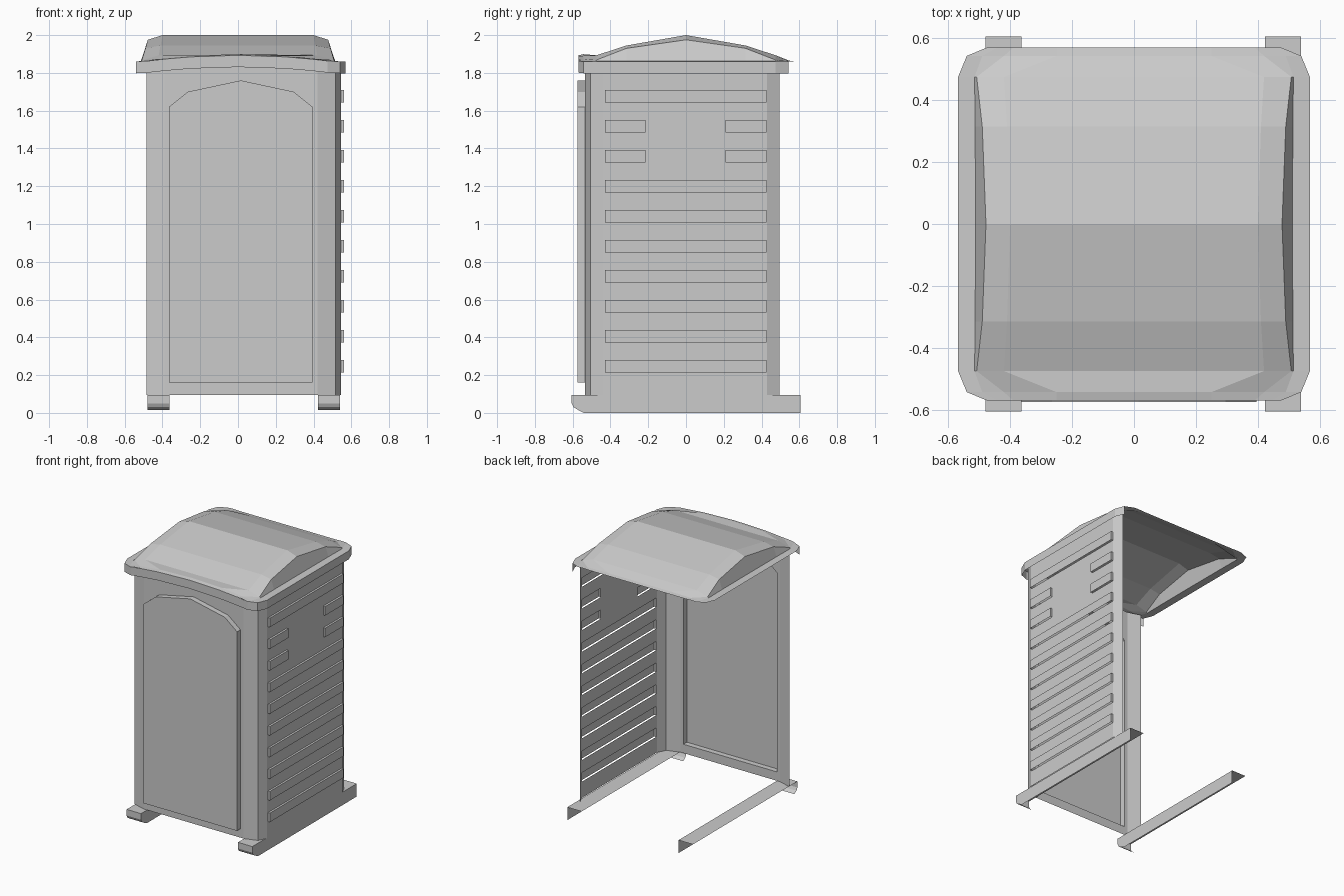
import bpy

if "Cube" in bpy.data.objects:
    bpy.data.objects.remove(bpy.data.objects["Cube"])


def build(name, faces):
    """Make an object from a list of polygons given as 3D points."""
    verts, index, polys = [], {}, []
    for f in faces:
        poly = []
        for p in f:
            k = tuple(round(c, 4) for c in p)
            if k not in index:
                index[k] = len(verts)
                verts.append(k)
            if index[k] not in poly:
                poly.append(index[k])
        if len(poly) > 2:
            polys.append(poly)
    me = bpy.data.meshes.new(name)
    me.from_pydata(verts, [], polys)
    me.update()
    ob = bpy.data.objects.new(name, me)
    bpy.context.collection.objects.link(ob)
    return ob


def strip(a, b):
    """Quads between two equally long point rows."""
    return [[a[i], a[i + 1], b[i + 1], b[i]] for i in range(len(a) - 1)]


Z0, Z1 = 0.095, 1.85
CX = 0.015            # centre line of the cabin
FY = -0.535           # front wall plane
WX, RX = 0.545, 0.56  # side wall and rib planes

# front wall: two halves around the door opening
half_door = [(0, 0.16), (0.38, 0.16), (0.38, 1.62), (0.28, 1.70), (0, 1.76)]
faces = []
for s in (1, -1):
    loop = [(0, Z0)] + half_door + [(0, Z1), (0.405, Z1), (0.405, Z0)]
    f = [(CX + s * x, FY, z) for x, z in loop]
    faces.append(f if s < 0 else f[::-1])
build("front_wall", faces)

# raised door panel
outline = half_door + [(-x, z) for x, z in half_door[-2:0:-1]]
front = [(CX + x, -0.575, z) for x, z in outline]
back = [(CX + x, FY, z) for x, z in outline]
build("door", [front] + strip(back + back[:1], front + front[:1]))

# chamfered corner posts
for name, plan in (
    ("front_left_corner", [(-0.485, -0.505), (CX - 0.405, FY)]),
    ("front_right_corner", [(CX + 0.405, FY), (0.515, -0.505), (WX, -0.44)]),
    ("back_right_corner", [(WX, 0.43), (0.515, 0.495)]),
):
    build(name, strip([(x, y, Z0) for x, y in plan], [(x, y, Z1) for x, y in plan]))

# side wall with hollow ribs, open underneath
ycuts = [-0.44, -0.43, -0.215, 0.21, 0.425, 0.43]
faces = []


def panel(x, y0, y1, z0, z1):
    faces.append([(x, y0, z0), (x, y1, z0), (x, y1, z1), (x, y0, z1)])


def rib(y0, y1, z0, z1):
    panel(RX, y0, y1, z0, z1)
    faces.append([(RX, y0, z1), (RX, y1, z1), (WX, y1, z1), (WX, y0, z1)])
    faces.append([(WX, y0, z0), (RX, y0, z0), (RX, y0, z1), (WX, y0, z1)])
    faces.append([(RX, y1, z0), (WX, y1, z0), (WX, y1, z1), (RX, y1, z1)])


z = Z0
for k in range(10):
    b = 0.213 + 0.1588 * k
    t = b + 0.066
    panel(WX, ycuts[0], ycuts[-1], z, b)
    panel(WX, ycuts[0], ycuts[1], b, t)
    panel(WX, ycuts[4], ycuts[5], b, t)
    if k in (7, 8):
        rib(ycuts[1], ycuts[2], b, t)
        panel(WX, ycuts[2], ycuts[3], b, t)
        rib(ycuts[3], ycuts[4], b, t)
    else:
        rib(ycuts[1], ycuts[4], b, t)
    z = t
panel(WX, ycuts[0], ycuts[-1], z, Z1)
build("side_wall", faces)


# roof: lofted rows, arched along the front edge
def arch(x):
    return 0.033 * max(0, 1 - (x / 0.5) ** 2)


# y, outer x, base x, shoulder x, shoulder z, crown x, crown z
rows = [
    (0.570, 0.475, 0.44, 0.39, 1.860, 0.25, 1.860),
    (0.543, 0.540, 0.49, 0.42, 1.864, 0.25, 1.866),
    (0.475, 0.568, 0.515, 0.508, 1.868, 0.42, 1.893),
    (0.315, 0.568, 0.513, 0.490, 1.930, 0.41, 1.945),
    (0.000, 0.568, 0.512, 0.478, 1.975, 0.40, 2.000),
]
loft = []
for side, table in ((-1, rows), (1, rows[-2::-1])):
    for y, xo, xb, xs, zs, xc, zc in table:
        lift = arch if side < 0 and y > 0.5 else (lambda x: 0)
        right = [(xc, zc), (xs, zs), (xb, 1.862), (xo, 1.86)]
        pts = [(-x, h) for x, h in right[::-1]] + [(0, zc)] + right
        loft.append([(x, side * y, h + lift(x)) for x, h in pts])
build("roof", [q for a, b in zip(loft, loft[1:]) for q in strip(a, b)])

# roof skirt along the front and right side
path = [(-0.54, -0.543)]
path += [(x, -0.57) for x in (-0.475, -0.44, -0.39, -0.25, 0, 0.25, 0.39, 0.44, 0.475)]
path += [(0.54, -0.543), (0.568, -0.475), (0.568, 0.475), (0.54, 0.543)]
lift = [arch(x) if y < -0.56 else 0 for x, y in path]
build("roof_skirt", strip(
    [(x, y, 1.798 + a) for (x, y), a in zip(path, lift)],
    [(x, y, 1.86 + a) for (x, y), a in zip(path, lift)]))

# skids: top, outer side and curved nose
nose = [(-0.605, 0.095), (-0.605, 0.05), (-0.595, 0.03), (-0.57, 0.015)]
side = nose + [(-0.54, 0), (0.605, 0), (0.605, 0.095)]
for name, x0, x1 in (("left_skid", -0.48, -0.363), ("right_skid", 0.423, 0.54)):
    top = [(x0, -0.605, 0.095), (x1, -0.605, 0.095), (x1, 0.605, 0.095), (x0, 0.605, 0.095)]
    build(name, [top, [(x1, y, h) for y, h in side]] + strip(
        [(x1, y, h) for y, h in nose], [(x0, y, h) for y, h in nose]))
